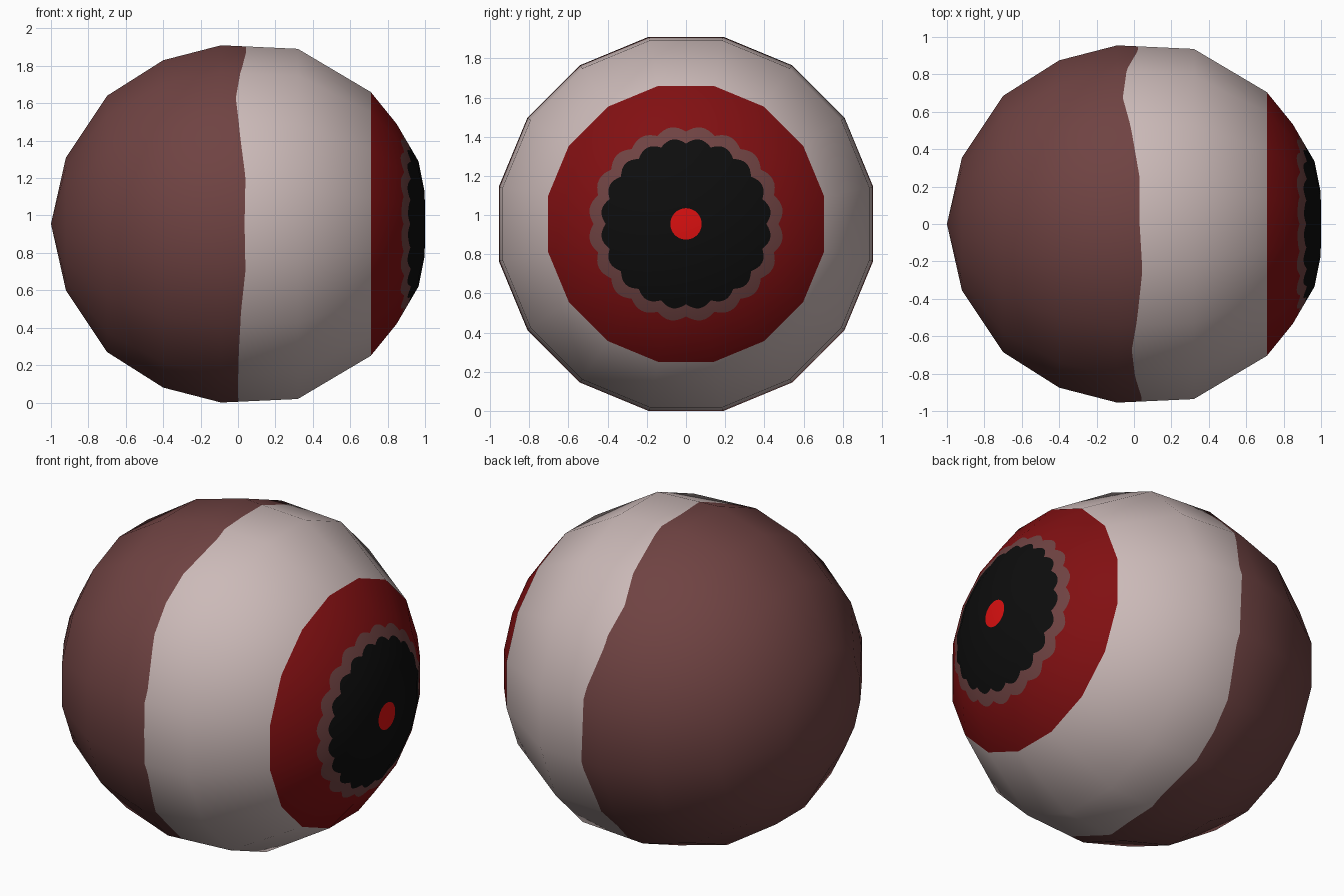
import bpy, bmesh, math
from mathutils import Vector

if "Cube" in bpy.data.objects:
    bpy.data.objects.remove(bpy.data.objects["Cube"])

CZ = 0.955            # centre height
SIDES, SEG = 16, 160  # flat sides around the x axis, and fine steps for wavy borders
STEP = 2 * math.pi / SIDES

# Profile (x, half-width across flats) from back pole to front cap
PROFILE = [(-1, 0), (-.92, .355), (-.70, .685), (-.40, .875), (-.09, .955), (.32, .936),
           (.71, .705), (.848, .535), (.965, .335), (.998, .17), (1, 0)]

# Wavy border between back and white: x every 15 degrees, from the front over the top
WAVE = [.035, .04, .01, -.012, .02, .045, .03, .03, -.01, -.06, -.035, .02,
        .03, .04, .01, -.01, .01, .03, .02, .0, .0, .005, .015, .04]


def flat_factor(a):
    """Distance multiplier that turns a circle into a 16-sided polygon."""
    return 1 / math.cos((a + STEP / 2) % STEP - STEP / 2)


def at_x(x):
    """Profile point at a given x."""
    for (x0, r0), (x1, r1) in zip(PROFILE, PROFILE[1:]):
        if x0 <= x <= x1:
            return x, r0 + (r1 - r0) * (x - x0) / (x1 - x0)


def at_radius(radius, a):
    """Profile point on the front where the true radius is reached."""
    r = radius / flat_factor(a)
    for (x0, r0), (x1, r1) in zip(PROFILE[5:], PROFILE[6:]):
        if r1 <= r <= r0:
            return x0 + (x1 - x0) * (r - r0) / (r1 - r0), r


def ring(i):
    return lambda a: PROFILE[i]


def wave(a):
    t = a / (2 * math.pi) * len(WAVE)
    i = int(t)
    f = t - i
    return at_x(WAVE[i % 24] * (1 - f) + WAVE[(i + 1) % 24] * f)


def scallop(base, depth):
    return lambda a: at_radius(base + depth * abs(math.sin(10 * a)), a)


def pupil_edge(a):
    return at_radius(.08, a)


def material(name, rgb):
    m = bpy.data.materials.new(name)
    m.diffuse_color = (*rgb, 1)
    m.use_nodes = True
    m.node_tree.nodes["Principled BSDF"].inputs["Base Color"].default_value = m.diffuse_color
    return m


def band(name, rings, mat):
    """Surface of revolution through the given rings; zero radius closes to a pole."""
    bm = bmesh.new()
    rows = []
    for fn in rings:
        row = []
        for k in range(SEG):
            a = 2 * math.pi * k / SEG
            x, r = fn(a)
            r *= flat_factor(a)
            row.append(bm.verts.new((x, -r * math.cos(a), CZ + r * math.sin(a))))
        rows.append(row)
    for lo, hi in zip(rows, rows[1:]):
        for k in range(SEG):
            n = (k + 1) % SEG
            bm.faces.new((lo[k], hi[k], hi[n], lo[n]))
    bmesh.ops.remove_doubles(bm, verts=bm.verts, dist=1e-5)
    # make every face point outward
    centre = Vector((0, 0, CZ))
    bm.normal_update()
    for f in bm.faces:
        if f.normal.dot(f.calc_center_median() - centre) < 0:
            f.normal_flip()
    me = bpy.data.meshes.new(name)
    bm.to_mesh(me)
    bm.free()
    me.materials.append(mat)
    me.polygons.foreach_set("use_smooth", [True] * len(me.polygons))
    # round shading over the low-poly shape
    me.normals_split_custom_set_from_vertices([(v.co - centre).normalized() for v in me.vertices])
    ob = bpy.data.objects.new(name, me)
    bpy.context.collection.objects.link(ob)
    return ob


brown = material("dull brown", (.16, .056, .055))
white = material("pinkish white", (.60, .49, .48))
red = material("dark red", (.22, .005, .006))
black = material("black", (.004, .004, .004))
bright = material("bright red", (.70, .005, .005))

ring_edge = scallop(.472, .026)
black_edge = scallop(.41, .026)

band("back_shell", [ring(0), ring(1), ring(2), ring(3), ring(4), wave], brown)
band("white_band", [wave, ring(5), ring(6)], white)
band("iris", [ring(6), ring(7), ring_edge], red)
band("iris_inner_ring", [ring_edge, black_edge], brown)
band("pupil", [black_edge, ring(8), ring(9), pupil_edge], black)
band("pupil_centre", [pupil_edge, ring(10)], bright)
